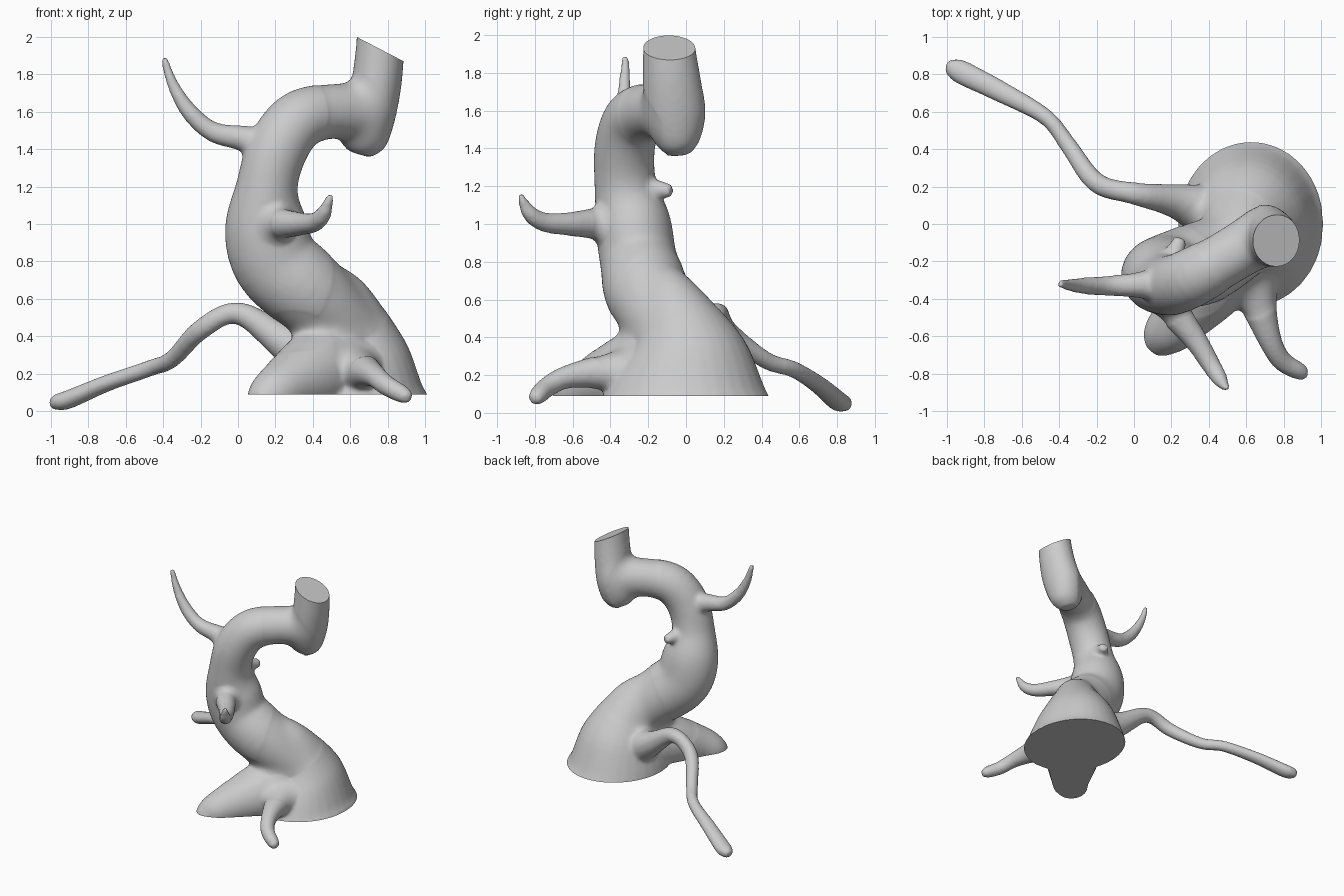
import bpy, bmesh, math
from mathutils import Vector

if "Cube" in bpy.data.objects:
    bpy.data.objects.remove(bpy.data.objects["Cube"])

SIDES = 32
bm = bmesh.new()


def catmull(a, b, c, d, t):
    return 0.5 * (2 * b + (c - a) * t + (2 * a - 5 * b + 4 * c - d) * t * t
                  + (3 * b - a - 3 * c + d) * t ** 3)


def loft(rows, ref=(0, 1, 0), steps=5):
    """Closed tube; each row is x, y, z, radius and optional radius along ref."""
    rows = [r if len(r) == 5 else r + (r[3],) for r in rows]
    n = len(rows)
    samples = []
    for i in range(n - 1):
        q = [rows[max(0, min(n - 1, i + k))] for k in (-1, 0, 1, 2)]
        for s in range(steps):
            samples.append([catmull(*v, s / steps) for v in zip(*q)])
    samples.append(list(rows[-1]))
    rings = []
    for i, s in enumerate(samples):
        p0 = Vector(samples[max(i - 1, 0)][:3])
        p1 = Vector(samples[min(i + 1, len(samples) - 1)][:3])
        t = (p1 - p0).normalized()
        v = Vector(ref)
        v = (v - t * v.dot(t)).normalized()
        u = v.cross(t)
        ring = []
        for k in range(SIDES):
            a = 2 * math.pi * k / SIDES
            ring.append(bm.verts.new(Vector(s[:3]) + u * math.cos(a) * s[3] + v * math.sin(a) * s[4]))
        rings.append(ring)
    for a, b in zip(rings, rings[1:]):
        for k in range(SIDES):
            j = (k + 1) % SIDES
            bm.faces.new((a[k], a[j], b[j], b[k]))
    bm.faces.new(rings[0][::-1])
    bm.faces.new(rings[-1])


# flared base leaning into the trunk
loft([(.625, 0, .0, .40, .47), (.612, 0, .09, .382, .44), (.60, 0, .30, .315, .34),
      (.565, -.04, .48, .225, .225), (.50, -.10, .595, .19, .165), (.40, -.17, .66, .16, .15)])
# curved trunk
loft([(.62, -.08, .40, .18), (.38, -.20, .63, .225, .225), (.20, -.25, .80, .23, .205),
      (.15, -.28, 1.0, .22, .20), (.155, -.32, 1.2, .165, .165), (.21, -.325, 1.4, .163, .16),
      (.32, -.28, 1.55, .158), (.48, -.19, 1.60, .15), (.66, -.08, 1.60, .155)])
# upturned cut end
loft([(.645, -.045, 1.37, .07), (.66, -.05, 1.44, .13, .125), (.695, -.06, 1.58, .145, .165),
      (.738, -.075, 1.75, .135, .155), (.760, -.09, 1.95, .13, .138), (.770, -.09, 2.1, .135, .138)])
# broad front-left root spur
loft([(.58, -.05, .28, .24), (.40, -.30, .20, .22), (.25, -.50, .13, .155),
      (.16, -.60, .07, .12), (.12, -.67, .03, .07)], (0, 0, 1))
# front-right root
loft([(.62, -.25, .20, .17), (.67, -.45, .215, .095), (.73, -.63, .19, .062),
      (.79, -.73, .14, .055), (.88, -.785, .09, .048), (.925, -.80, .07, .03)], (0, 0, 1))
# long back-left root
loft([(.50, .02, .24, .20), (.25, .115, .37, .10), (.0, .163, .525, .06), (-.20, .22, .435, .055),
      (-.35, .42, .28, .047), (-.47, .57, .23, .045), (-.70, .70, .15, .058, .045),
      (-.90, .80, .065, .065, .05), (-.96, .83, .05, .058, .045), (-1.0, .85, .04, .03)], (0, 0, 1))
# upper left branch
loft([(.20, -.32, 1.37, .14), (.05, -.325, 1.45, .075), (-.13, -.33, 1.49, .055),
      (-.26, -.33, 1.60, .046), (-.35, -.325, 1.75, .032), (-.395, -.32, 1.89, .02)])
# front branch
loft([(.15, -.30, .97, .14), (.22, -.47, 1.0, .088), (.33, -.62, 1.0, .063),
      (.41, -.75, 1.01, .052), (.46, -.83, 1.06, .042), (.495, -.88, 1.16, .017)], (1, 0, 0))
# small knob at the back
loft([(.19, -.25, 1.17, .10), (.22, -.15, 1.18, .055), (.25, -.075, 1.175, .034)], (1, 0, 0))

bmesh.ops.recalc_face_normals(bm, faces=bm.faces)
mesh = bpy.data.meshes.new("gnarled_trunk")
bm.to_mesh(mesh)
bm.free()
obj = bpy.data.objects.new("gnarled_trunk", mesh)
bpy.context.collection.objects.link(obj)
bpy.context.view_layer.objects.active = obj
obj.select_set(True)

# fuse the tubes into one skin and soften it
fuse = obj.modifiers.new("fuse", 'REMESH')
fuse.mode = 'VOXEL'
fuse.voxel_size = .013
soft = obj.modifiers.new("soften", 'SMOOTH')
soft.factor = .5
soft.iterations = 14
for m in ("fuse", "soften"):
    bpy.ops.object.modifier_apply(modifier=m)

bm = bmesh.new()
bm.from_mesh(obj.data)

# extra blending where limbs meet: centre and reach
for x, y, z, r in [(.57, -.13, 1.58, .25), (.50, -.10, .57, .3), (.63, -.36, .27, .15),
                   (.32, -.30, .36, .2), (.21, -.43, 1.0, .12)]:
    near = [v for v in bm.verts if (v.co - Vector((x, y, z))).length < r and v.co.z > .14]
    for i in range(45):
        bmesh.ops.smooth_vert(bm, verts=near, factor=.5, use_axis_x=True, use_axis_y=True, use_axis_z=True)


# flat cuts: underside of the base, and the slanted trunk end
def flat_cut(inside, point, normal):
    faces = [f for f in bm.faces if inside(f.calc_center_median())]
    geom = faces + list({e for f in faces for e in f.edges}) + list({v for f in faces for v in f.verts})
    bmesh.ops.bisect_plane(bm, geom=geom, plane_co=point, plane_no=normal, clear_outer=True)
    rim = [e for e in bm.edges if e.is_boundary]
    bmesh.ops.holes_fill(bm, edges=rim, sides=0)


flat_cut(lambda c: c.z < .3 and c.x > -.03 and not (c.x > .5 and c.y < -.56),
         (0, 0, .09), (0, 0, -1))
flat_cut(lambda c: c.z > 1.7 and c.x > .5, (.755, 0, 1.935), (.13, 0, .25))
bmesh.ops.recalc_face_normals(bm, faces=bm.faces)
bm.to_mesh(obj.data)
bm.free()
bpy.ops.object.shade_smooth_by_angle(angle=math.radians(40))
